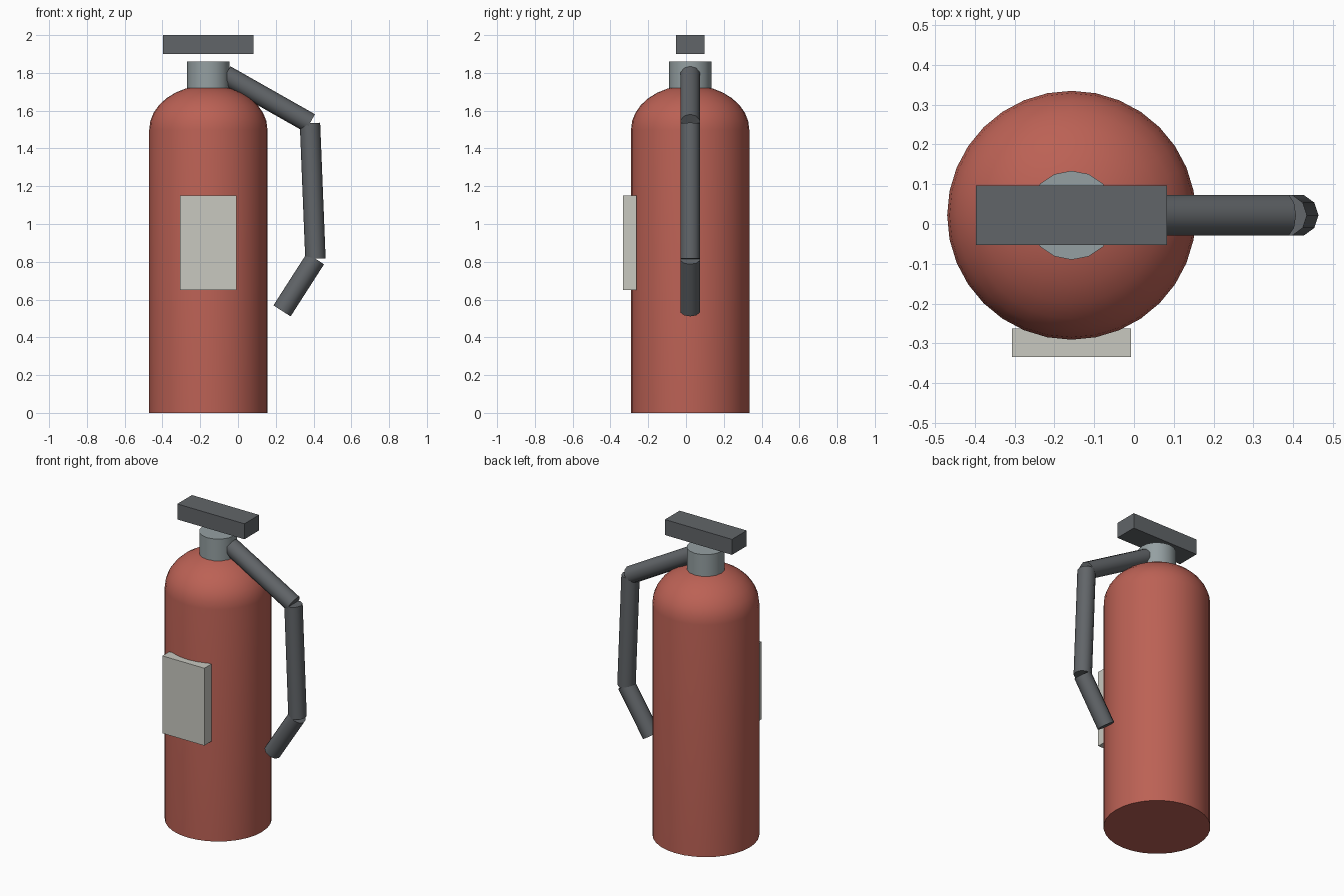
import bpy, bmesh, math
from mathutils import Matrix, Vector

if "Cube" in bpy.data.objects:
    bpy.data.objects.remove(bpy.data.objects["Cube"])


def material(name, rgb):
    m = bpy.data.materials.new(name)
    m.use_nodes = True
    m.diffuse_color = (*rgb, 1)
    m.node_tree.nodes["Principled BSDF"].inputs["Base Color"].default_value = (*rgb, 1)
    return m


RED = material("red paint", (0.50, 0.12, 0.09))
STEEL = material("steel grey", (0.30, 0.35, 0.36))
DARK = material("dark grey", (0.12, 0.13, 0.14))
PAPER = material("label off white", (0.58, 0.58, 0.53))
CX, CY = -0.157, 0.022  # axis of the tank


def add_object(name, bm, mat, smooth):
    bmesh.ops.recalc_face_normals(bm, faces=bm.faces)
    mesh = bpy.data.meshes.new(name)
    bm.to_mesh(mesh)
    bm.free()
    mesh.materials.append(mat)
    ob = bpy.data.objects.new(name, mesh)
    bpy.context.collection.objects.link(ob)
    if smooth:
        bpy.ops.object.select_all(action="DESELECT")
        ob.select_set(True)
        bpy.context.view_layer.objects.active = ob
        bpy.ops.object.shade_smooth_by_angle(angle=math.radians(40))
    return ob


def lathe(name, profile, sides, mat, matrix):
    """Closed solid of revolution from (radius, height) pairs."""
    bm = bmesh.new()
    rings = []
    for r, z in profile:
        angles = [math.tau * i / sides for i in range(sides)]
        rings.append([bm.verts.new((r * math.cos(a), r * math.sin(a), z)) for a in angles])
    for low, high in zip(rings, rings[1:]):
        for i in range(sides):
            j = (i + 1) % sides
            bm.faces.new((low[i], low[j], high[j], high[i]))
    bm.faces.new(rings[0])
    bm.faces.new(rings[-1])
    bm.transform(matrix)
    return add_object(name, bm, mat, True)


def box(name, low, high, mat):
    low, high = Vector(low), Vector(high)
    bm = bmesh.new()
    bmesh.ops.create_cube(bm, size=1)
    bm.transform(Matrix.Translation((low + high) / 2) @ Matrix.Diagonal((*(high - low), 1)))
    return add_object(name, bm, mat, False)


def tube(name, start, end, radius, mat):
    """Straight hose piece between two (x, z) points."""
    dx, dz = end[0] - start[0], end[1] - start[1]
    turn = Matrix.Rotation(math.atan2(dx, dz), 4, "Y")
    place = Matrix.Translation((start[0], CY, start[1])) @ turn
    return lathe(name, [(radius, 0), (radius, math.hypot(dx, dz))], 10, mat, place)


# Tank with a flattened dome
axis = Matrix.Translation((CX, CY, 0))
R, RISE, STEPS = 0.313, 0.235, 8
dome = [(R * math.cos(t), 1.5 + RISE * math.sin(t))
        for t in (math.pi / 2 * i / STEPS for i in range(STEPS))]
lathe("tank", [(R, 0)] + dome + [(0.005, 1.5 + RISE)], 32, RED, axis)

# Valve neck and lever
lathe("valve_neck", [(0.112, 1.70), (0.112, 1.86)], 16, STEEL, axis)
box("lever_handle", (-0.397, -0.053, 1.9), (0.083, 0.097, 2.0), DARK)

# Front label plate
box("front_label", (-0.307, -0.334, 0.65), (-0.007, -0.263, 1.15), PAPER)

# Hose in three straight pieces
path = [(-0.067, 1.788), (0.381, 1.534), (0.410, 0.816), (0.233, 0.54)]
names = ["upper_hose", "middle_hose", "hose_nozzle"]
for name, a, b in zip(names, path, path[1:]):
    tube(name, a, b, 0.054, DARK)
